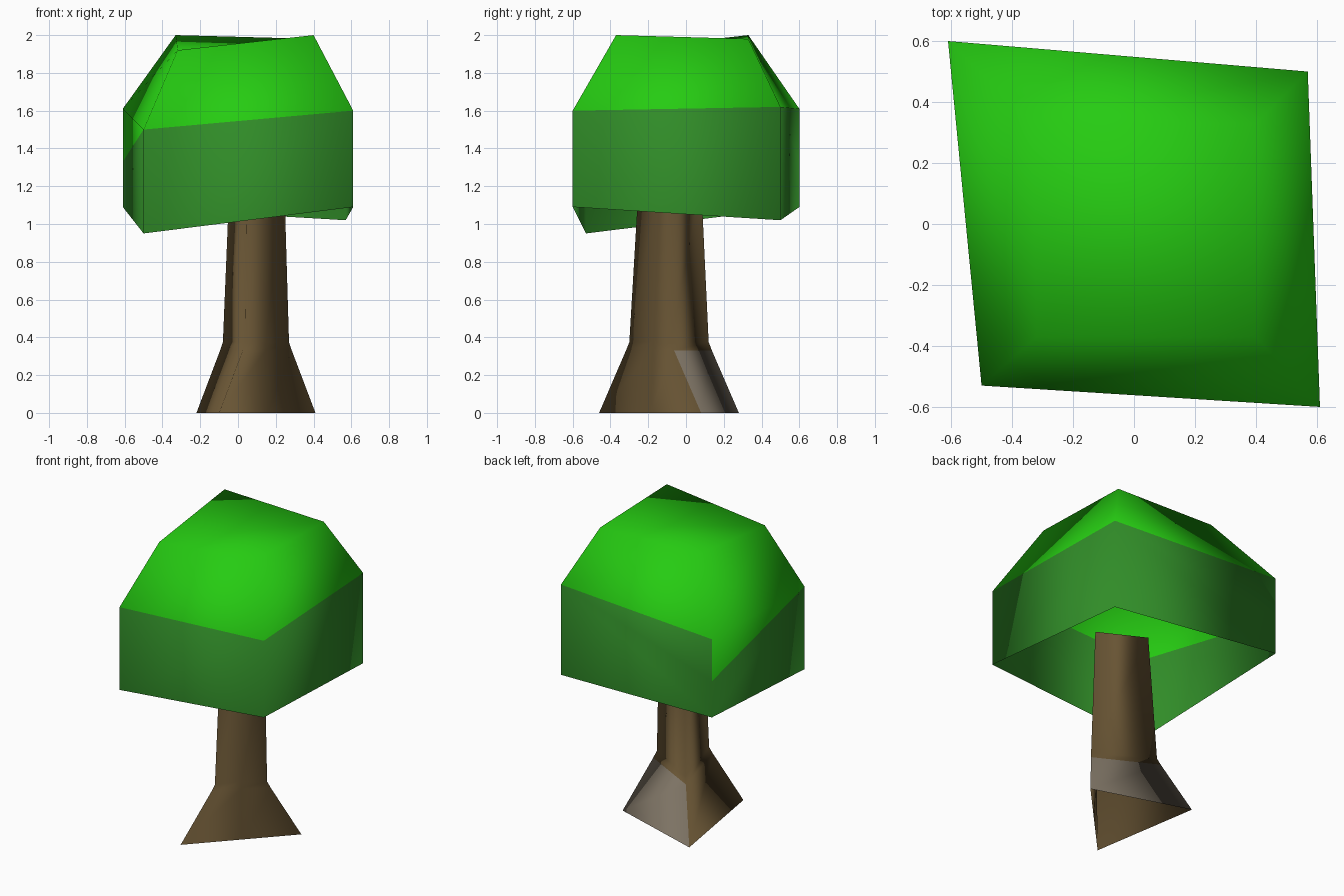
import bpy, bmesh

if "Cube" in bpy.data.objects:
    bpy.data.objects.remove(bpy.data.objects["Cube"])


def material(name, rgb):
    m = bpy.data.materials.new(name)
    m.diffuse_color = (*rgb, 1)
    m.use_nodes = True
    m.node_tree.nodes["Principled BSDF"].inputs["Base Color"].default_value = m.diffuse_color
    return m


LEAF = material("bright_leaf_green", (0.019, 0.60, 0.006))
SHADE = material("dull_leaf_green", (0.03, 0.262, 0.021))
BARK = material("bark_brown", (0.138, 0.089, 0.034))
STONE = material("bare_wood_grey", (0.205, 0.171, 0.127))


def add_object(name, bm, materials):
    mesh = bpy.data.meshes.new(name)
    bm.to_mesh(mesh)
    bm.free()
    for m in materials:
        mesh.materials.append(m)
    for p in mesh.polygons:
        p.use_smooth = True
    ob = bpy.data.objects.new(name, mesh)
    bpy.context.collection.objects.link(ob)
    return ob


def ring(bm, points):
    return [bm.verts.new(p) for p in points]


def face(bm, verts, index):
    bm.faces.new(verts).material_index = index


# Canopy: open skewed box with a tapered roof, corners anticlockwise from front left
bm = bmesh.new()
plan = [(-0.50, -0.53), (0.61, -0.60), (0.57, 0.50), (-0.61, 0.60)]
hem = ring(bm, [(x, y, z) for (x, y), z in zip(plan, (0.95, 1.09, 1.02, 1.09))])
rim = ring(bm, [(x, y, z) for (x, y), z in zip(plan, (1.50, 1.60, 1.62, 1.61))])
crown = ring(bm, [(-0.32, -0.37, 1.92), (0.40, -0.37, 2.0),
                  (0.40, 0.33, 1.98), (-0.33, 0.33, 2.0)])
for i in range(4):
    j = (i + 1) % 4
    face(bm, (rim[i], rim[j], crown[j], crown[i]), 0)
    if i < 3:
        # the back wall meets the colour break on the back left corner
        if i == 2:
            dip = bm.verts.new((*plan[3], 1.33))
            face(bm, (hem[2], hem[3], dip, rim[3], rim[2]), 1)
        else:
            face(bm, (hem[i], hem[j], rim[j], rim[i]), 1)
# Left wall: bright roof colour dips down towards the back corner
face(bm, (hem[3], hem[0], rim[0], dip), 1)
face(bm, (dip, rim[0], rim[3]), 0)
face(bm, crown, 0)
add_object("canopy", bm, [LEAF, SHADE])

# Trunk: open three-sided stem, flared at the base, with a groove at front right
# corner order: front, groove, right, back left
bm = bmesh.new()
levels = [
    (0.0, [(-0.10, -0.46), (0.155, -0.19), (0.41, 0.08), (-0.22, 0.28)]),
    (0.33, [(0.025, -0.318), (0.146, -0.175), (0.285, -0.063), (-0.095, 0.137)]),
    (0.375, [(0.04, -0.30), (0.145, -0.17), (0.27, -0.08), (-0.08, 0.12)]),
    (1.22, [(0.045, -0.25), (0.15, -0.14), (0.245, -0.07), (-0.045, 0.08)]),
]
rings = [ring(bm, [(x, y, z) for x, y in pts]) for z, pts in levels]
for k in range(3):
    a, b = rings[k], rings[k + 1]
    for i in range(4):
        j = (i + 1) % 4
        # only the back of the flared foot is grey
        face(bm, (a[i], a[j], b[j], b[i]), 1 if (k == 0 and i == 2) else 0)
add_object("trunk", bm, [BARK, STONE])
